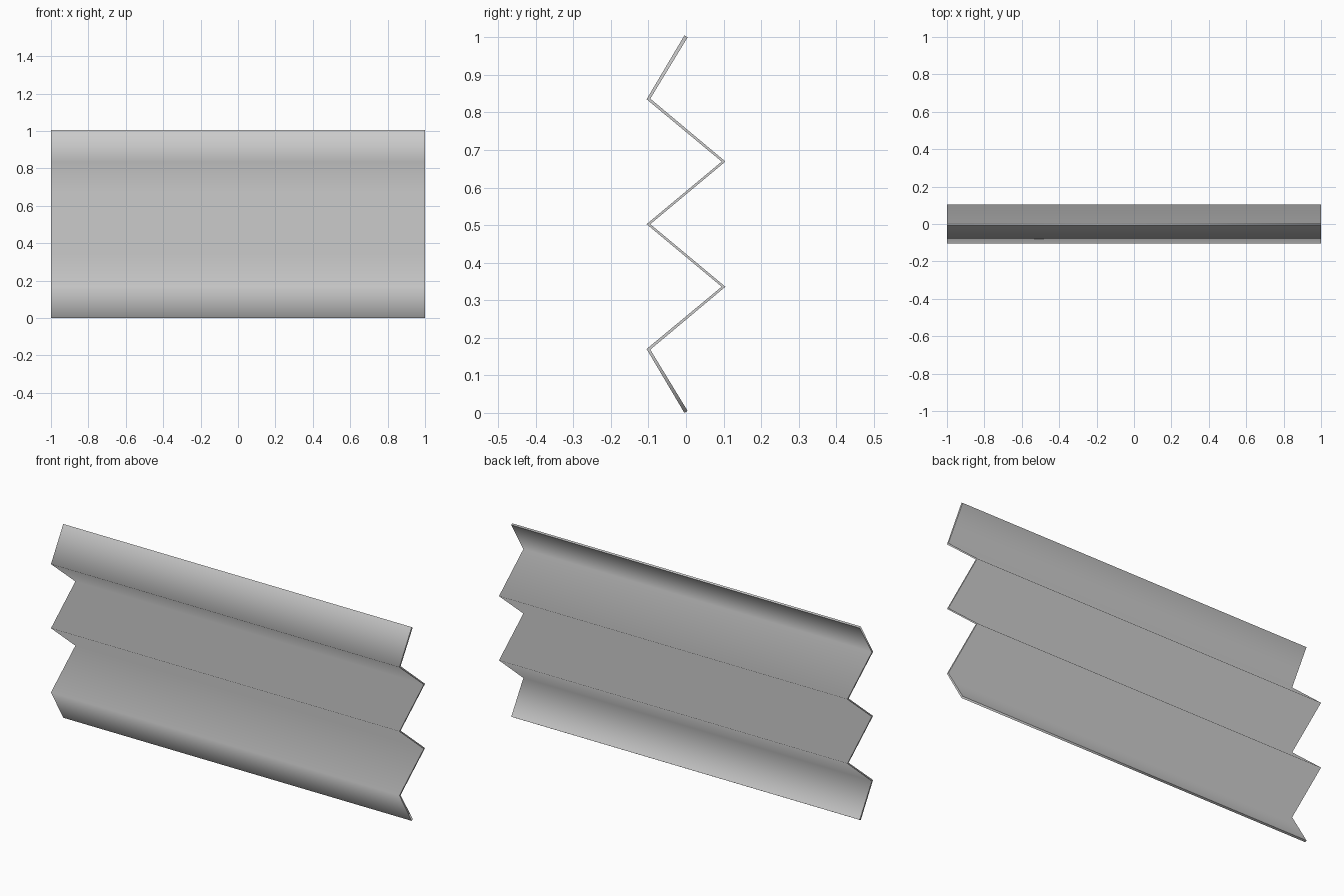
import bpy, bmesh

if "Cube" in bpy.data.objects:
    bpy.data.objects.remove(bpy.data.objects["Cube"])

# zigzag profile (y, z) of the pleated sheet
STEP = 1 / 6
profile = [(0, 0)] + [(-0.1 if i % 2 else 0.1, i * STEP) for i in range(1, 6)] + [(0, 1)]
THICK = 0.01

# folded sheet, smooth across the folds and sharp along its rim
bm = bmesh.new()
rows = [[bm.verts.new((x, y, z + 0.0026)) for x in (-1, 1)] for y, z in profile]
for (a, b), (d, c) in zip(rows, rows[1:]):
    bm.faces.new((a, b, c, d)).smooth = True
for e in bm.edges:
    e.smooth = not e.is_boundary
mesh = bpy.data.meshes.new("pleated_panel")
bm.to_mesh(mesh)
bm.free()
panel = bpy.data.objects.new("pleated_panel", mesh)
bpy.context.collection.objects.link(panel)

# sheet thickness, centred on the profile
mod = panel.modifiers.new("thickness", 'SOLIDIFY')
mod.thickness = THICK
mod.offset = 0
